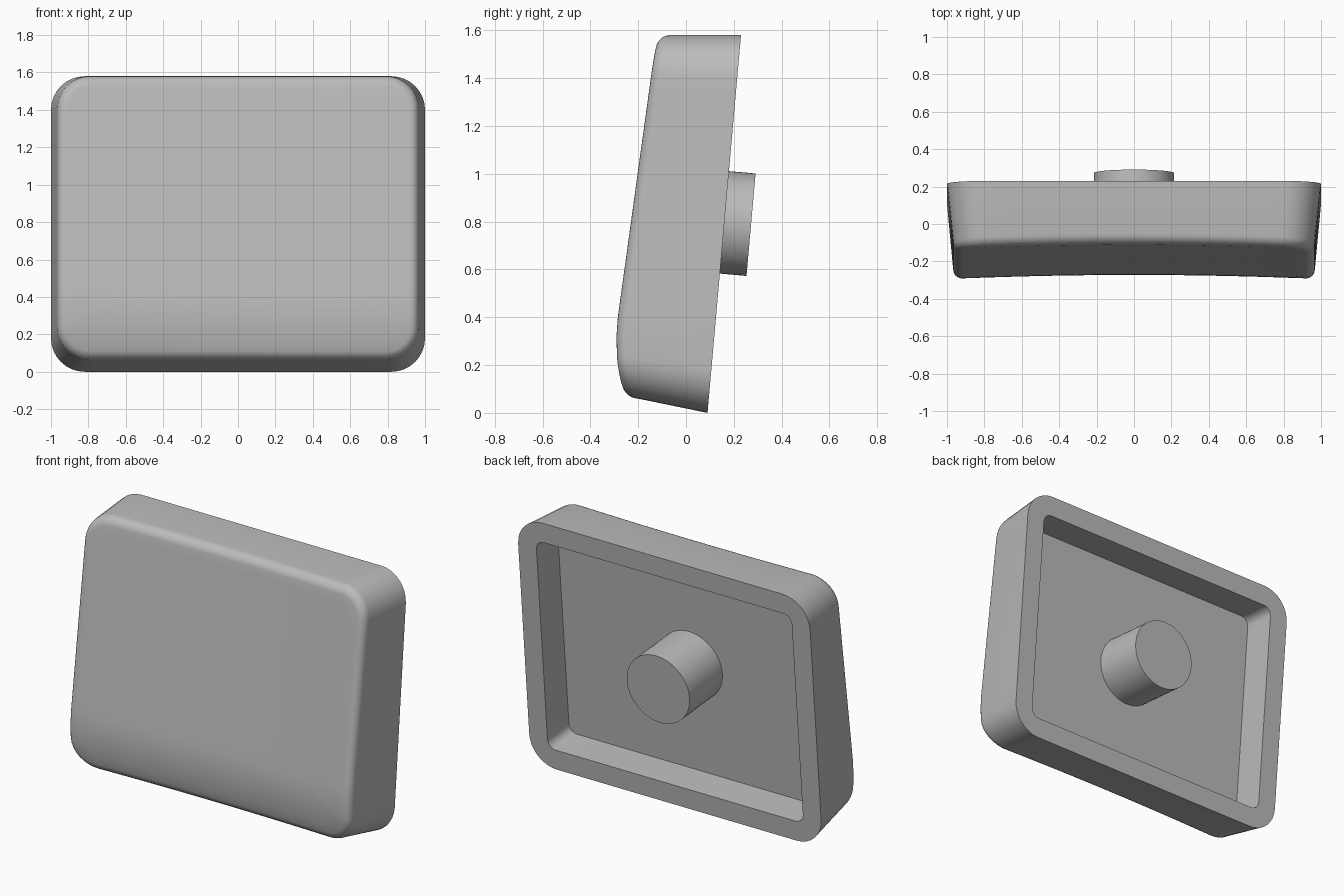
import bpy, bmesh, math
from mathutils import Matrix, Vector

if "Cube" in bpy.data.objects:
    bpy.data.objects.remove(bpy.data.objects["Cube"])

grey = bpy.data.materials.new("warm_grey_plastic")
grey.diffuse_color = (0.5, 0.5, 0.5, 1)
grey.use_nodes = True
grey.node_tree.nodes["Principled BSDF"].inputs["Base Color"].default_value = grey.diffuse_color

TILT = math.atan(0.14 / 1.58)      # lean of the open back
HEIGHT, FILLET = 1.58, 0.05


def outline(hw, z0, z1, r, corner=8, side=14):
    """Rounded rectangle in x, z with evenly divided sides."""
    pts = []
    corners = [(hw - r, z1 - r, 0), (-hw + r, z1 - r, 90),
               (-hw + r, z0 + r, 180), (hw - r, z0 + r, 270)]
    for i, (cx, cz, a0) in enumerate(corners):
        for k in range(corner + 1):
            a = math.radians(a0 + 90 * k / corner)
            pts.append((cx + r * math.cos(a), cz + r * math.sin(a)))
        nx, nz, na = corners[(i + 1) % 4]
        a = math.radians(na)
        end = (nx + r * math.cos(a), nz + r * math.sin(a))
        start = pts[-1]
        for k in range(1, side):
            t = k / side
            pts.append((start[0] + (end[0] - start[0]) * t,
                        start[1] + (end[1] - start[1]) * t))
    return pts


def back_y(z):
    return 0.09 + math.tan(TILT) * z


def front_y(x, z):
    """Sloped front with a curled lower lip and a shallow sideways scoop."""
    if z > 0.415:
        y = -0.2845 + 0.138 * (z - 0.415)
    else:
        y = -0.2925 + 0.6 * (z - 0.3) ** 2
    return y + 0.02 * max(0, 1 - (x / 0.95) ** 2)


def finish(name, bm):
    bmesh.ops.recalc_face_normals(bm, faces=bm.faces)
    me = bpy.data.meshes.new(name)
    bm.to_mesh(me)
    bm.free()
    ob = bpy.data.objects.new(name, me)
    bpy.context.collection.objects.link(ob)
    me.materials.append(grey)
    return ob


def smooth(ob):
    bpy.ops.object.select_all(action='DESELECT')
    ob.select_set(True)
    bpy.context.view_layer.objects.active = ob
    bpy.ops.object.shade_smooth_by_angle(angle=math.radians(35))


# Cap shell: loops run from the cavity floor, over the rim, to the front centre
loops = []
inner = outline(0.875, 0.125, HEIGHT - 0.125, 0.055)
normal = Vector((0, math.cos(TILT), -math.sin(TILT)))
loops.append([Vector((x, back_y(z), z)) - normal * 0.21 for x, z in inner])
loops.append([Vector((x, back_y(z), z)) for x, z in inner])
loops.append([Vector((x, back_y(z), z)) for x, z in outline(1, 0, HEIGHT, 0.18)])
for k in range(7):
    a = math.radians(90 * k / 6)
    d = FILLET * (1 - math.cos(a))
    ring = outline(0.967 - d, 0.06 + d, HEIGHT - d, 0.175 - d)
    loops.append([Vector((x, front_y(x, z) + FILLET * (1 - math.sin(a)), z))
                  for x, z in ring])
edge, mid = ring, 0.82
for k in range(1, 16):
    s = 1 - k / 16
    pts = [(x * s, mid + (z - mid) * s) for x, z in edge]
    loops.append([Vector((x, front_y(x, z), z)) for x, z in pts])

bm = bmesh.new()
rows = [[bm.verts.new(p) for p in loop] for loop in loops]
n = len(rows[0])
for a, b in zip(rows, rows[1:]):
    for i in range(n):
        j = (i + 1) % n
        bm.faces.new((a[i], a[j], b[j], b[i]))
bm.faces.new(rows[0])
centre = bm.verts.new((0, front_y(0, mid), mid))
for i in range(n):
    bm.faces.new((rows[-1][i], rows[-1][(i + 1) % n], centre))
smooth(finish("cap_shell", bm))

# Mounting stem: cylinder standing square to the cavity floor
place = (Matrix.Translation((0, 0.272, 0.787))
         @ Matrix.Rotation(-(math.pi / 2 + TILT), 4, 'X'))
LENGTH = 0.335
bm = bmesh.new()
bmesh.ops.create_cone(bm, cap_ends=True, segments=64, radius1=0.215,
                      radius2=0.215, depth=LENGTH,
                      matrix=place @ Matrix.Translation((0, 0, -LENGTH / 2)))
stem = finish("mounting_stem", bm)

# Cross-shaped socket cut into the stem
bm = bmesh.new()
L, w, h = 0.17, 0.05, 0.045
cross = [(L, h), (w, h), (w, L), (-w, L), (-w, h), (-L, h),
         (-L, -h), (-w, -h), (-w, -L), (w, -L), (w, -h), (L, -h)]
face = bm.faces.new([bm.verts.new((x, y, 0.05)) for x, y in cross])
ext = bmesh.ops.extrude_face_region(bm, geom=[face])
bmesh.ops.translate(bm, vec=(0, 0, -0.33),
                    verts=[v for v in ext["geom"] if isinstance(v, bmesh.types.BMVert)])
bm.transform(place)
cutter = finish("socket_cutter", bm)
cutter.hide_render = True

cut = stem.modifiers.new("socket", 'BOOLEAN')
cut.operation, cut.solver, cut.object = 'DIFFERENCE', 'EXACT', cutter
bpy.context.view_layer.objects.active = stem
bpy.ops.object.modifier_apply(modifier=cut.name)
bpy.data.objects.remove(cutter)
smooth(stem)
